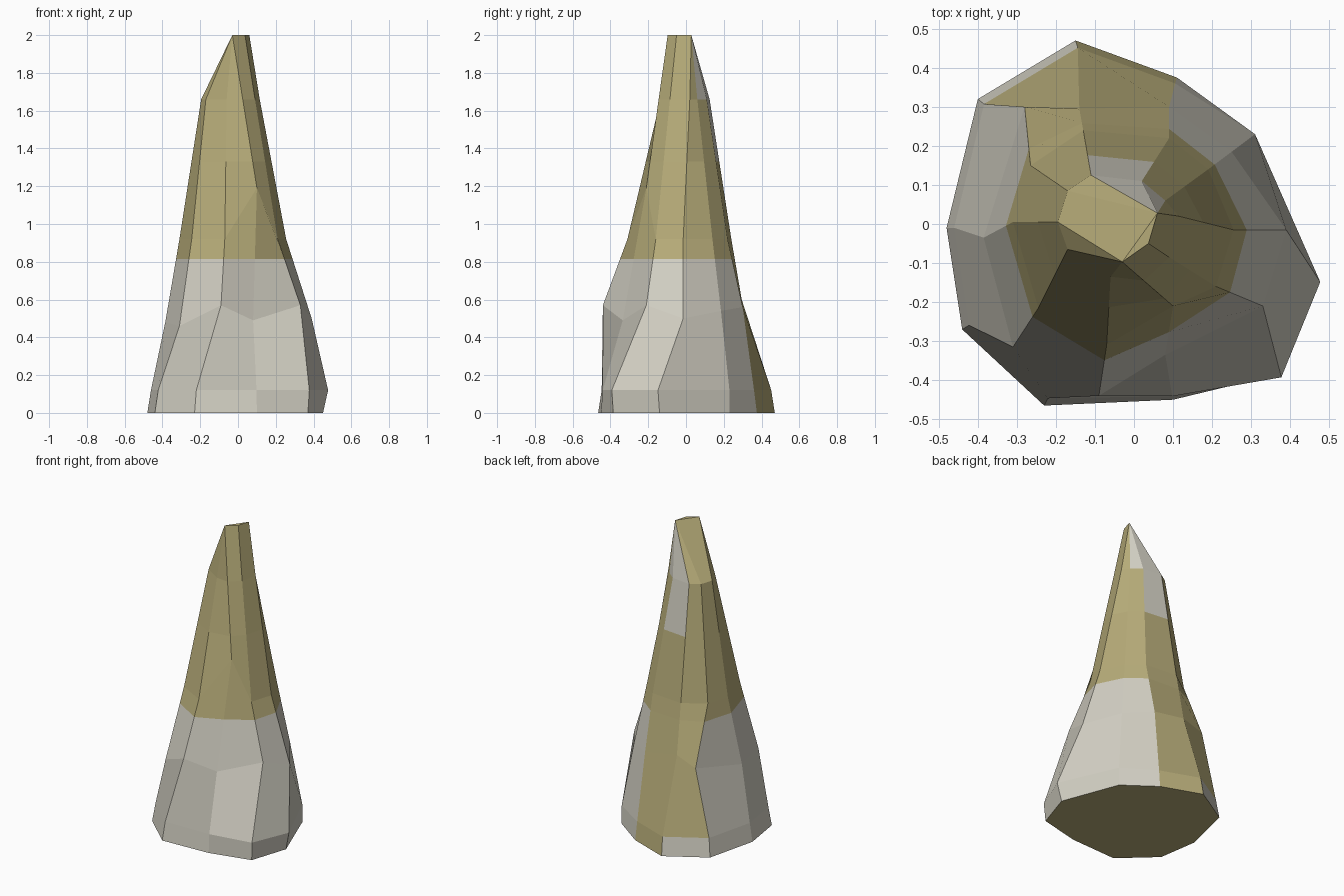
import bpy, bmesh
from mathutils import Vector

if "Cube" in bpy.data.objects:
    bpy.data.objects.remove(bpy.data.objects["Cube"])

def material(name, rgb):
    m = bpy.data.materials.new(name)
    m.diffuse_color = (*rgb, 1)
    m.use_nodes = True
    m.node_tree.nodes["Principled BSDF"].inputs["Base Color"].default_value = m.diffuse_color
    return m

# Ten-sided outlines, clockwise from the back; columns 0..9
base = [(-.15, .47), (.11, .375), (.31, .23), (.45, -.14), (.37, -.385),
        (.10, -.45), (-.23, -.465), (-.44, -.27), (-.48, -.01), (-.40, .32)]
waist = [(-.14, .295, .6), (.09, .30, .56), (.25, .185, .54), (.39, -.015, .5), (.33, -.21, .57),
         (.08, -.335, .49), (-.09, -.44, .57), (-.31, -.315, .46), (-.385, -.035, .48), (-.28, .30, .55)]
shoulder = [(-.13, .24), (.09, .22), (.19, .14), (.255, -.015), (.21, -.16),
            (.10, -.21), (-.07, -.31), (-.245, -.215), (-.31, .005), (-.265, .15)]
neck = [(-.11, .125), (.02, .11), (.08, .06), (.115, .02), (.09, -.085),
        (.025, -.145), (-.06, -.135), (-.17, -.065), (-.195, .005), (-.17, .085)]
P, Q, R = (.06, .028, 2), (.037, -.05, 2), (-.03, -.097, 2)   # tip corners
tip = [P, P, P, P, Q, R, R, R, R, P]
flare = {2: 1.0, 3: 1.06, 4: 1.02, 5: .98}                    # skirt above the foot

def cut(a, b, z):
    a, b = Vector(a), Vector(b)
    return a.lerp(b, (z - a.z) / (b.z - a.z))

bm = bmesh.new()
columns = []
for i in range(10):
    x, y = base[i]
    k = flare.get(i, .96)
    s = (*shoulder[i], 1.19 if i == 5 else .92)
    n = (*neck[i], 1.66)
    pts = [(x, y, 0), (x * k, y * k, .12), waist[i], cut(waist[i], s, .815),
           s, cut(s, n, 1.33), n, tip[i]]
    columns.append([bm.verts.new(p) for p in pts])

# Sides: pale stone low down, ochre above, with streaks on the back
for i in range(10):
    a, b = columns[i], columns[(i + 1) % 10]
    for r in range(7):
        f = bm.faces.new((a[r], b[r], b[r + 1], a[r + 1]))
        ochre = r >= 3
        if i == 0:
            ochre = r < 5
        elif i == 1:
            ochre = 3 <= r < 6
        elif i == 9:
            ochre = r >= 1
        f.material_index = int(ochre)
# Bottom and tip caps
for r in (0, 7):
    f = bm.faces.new([c[r] for c in columns])
    f.material_index = 1
bmesh.ops.remove_doubles(bm, verts=bm.verts, dist=.0005)
bmesh.ops.recalc_face_normals(bm, faces=bm.faces)

me = bpy.data.meshes.new("rock_spire")
bm.to_mesh(me)
bm.free()
me.materials.append(material("pale stone", (.64, .62, .54)))
me.materials.append(material("ochre stone", (.47, .41, .19)))
bpy.context.collection.objects.link(bpy.data.objects.new("rock_spire", me))
